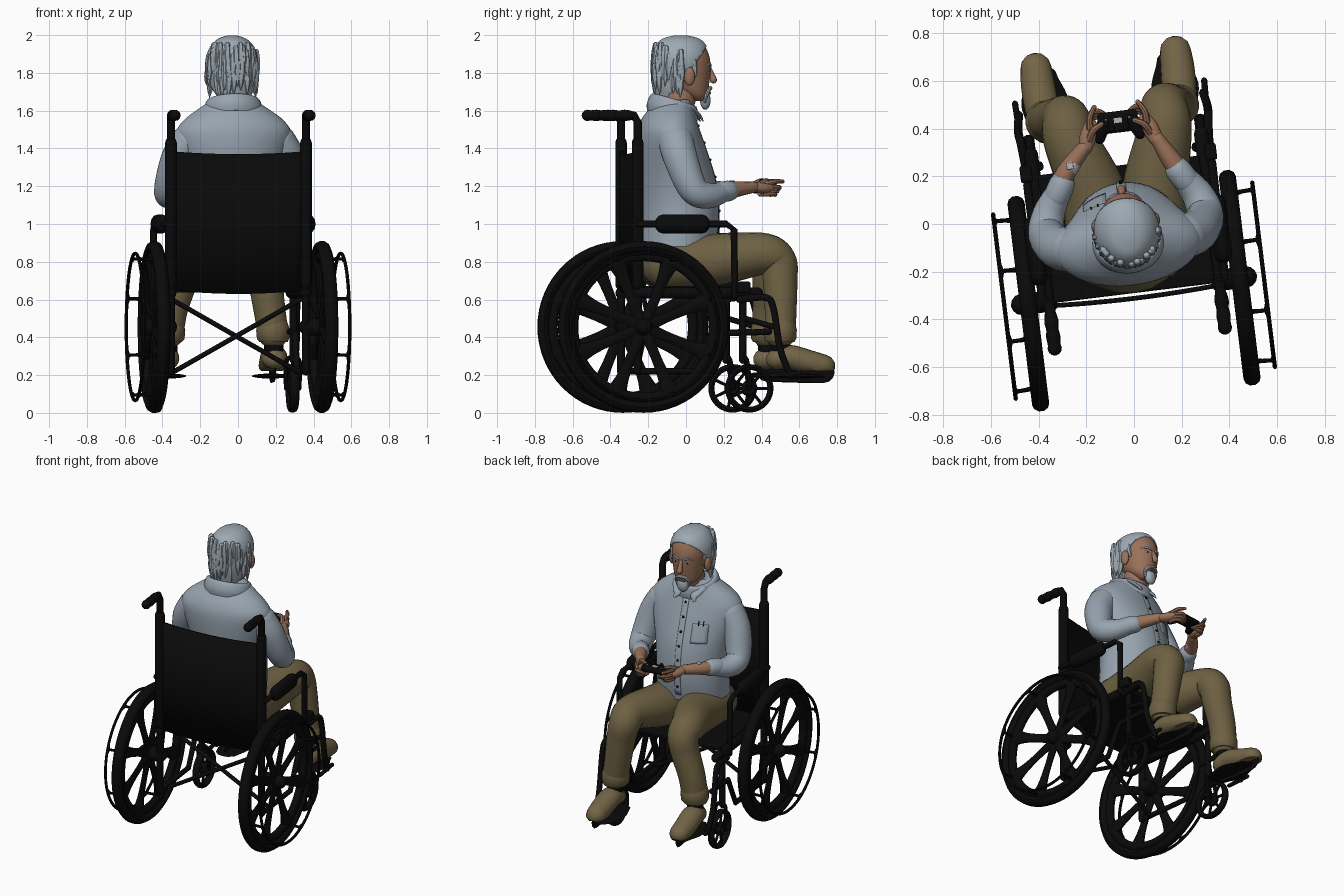
import bpy, bmesh, math, random
from mathutils import Vector, Matrix

if "Cube" in bpy.data.objects:
    bpy.data.objects.remove(bpy.data.objects["Cube"])
random.seed(4)

# The whole model is symmetric in its own frame, then turned 7 degrees
T = Matrix.Translation((0, -0.28, 0)) @ Matrix.Rotation(math.radians(7), 4, 'Z')

def material(name, r, g, b):
    m = bpy.data.materials.new(name)
    m.diffuse_color = (r, g, b, 1)
    m.use_nodes = True
    m.node_tree.nodes["Principled BSDF"].inputs["Base Color"].default_value = m.diffuse_color
    return m

BLACK = material("black", .003, .003, .003)
SHIRT = material("shirt_blue_grey", .31, .37, .43)
HAIR = material("hair_grey", .34, .40, .45)
PANTS = material("trouser_olive", .155, .12, .056)
SHOE = material("shoe_tan", .17, .13, .062)
SKIN = material("skin", .32, .165, .10)
PALE = material("pale_grey", .45, .47, .5)
ORANGE = material("orange", .5, .16, .03)

def mesh(name, verts, faces, mat):
    me = bpy.data.meshes.new(name)
    me.from_pydata([tuple(v) for v in verts], [], faces)
    bm = bmesh.new(); bm.from_mesh(me)
    bmesh.ops.recalc_face_normals(bm, faces=bm.faces)
    bm.to_mesh(me); bm.free()
    me.materials.append(mat)
    o = bpy.data.objects.new(name, me)
    o.matrix_world = T
    bpy.context.collection.objects.link(o)
    return o

def spline(pts, sub):
    """Smooth path through points of any dimension."""
    pts = [Vector(p) for p in pts]
    if sub == 1:
        return pts
    out = []
    for i in range(len(pts) - 1):
        a, b, c, d = pts[max(i-1, 0)], pts[i], pts[i+1], pts[min(i+2, len(pts)-1)]
        for k in range(sub):
            t = k / sub
            out.append(.5 * (2*b + (c-a)*t + (2*a-5*b+4*c-d)*t*t + (3*b-a-3*c+d)*t**3))
    return out + [pts[-1]]

def skin_rings(name, rings, mat, loop=False):
    n, m = len(rings[0]), len(rings)
    f = [(i*n+j, i*n+(j+1) % n, (i+1) % m*n+(j+1) % n, (i+1) % m*n+j)
         for i in range(m if loop else m-1) for j in range(n)]
    if not loop:
        f += [tuple(range(n)), tuple(range((m-1)*n, m*n))]
    return mesh(name, [v for r in rings for v in r], f, mat)

def tube(name, pts, r, mat, n=12, sub=5, flat=(1, 1), zmin=-9):
    """Round-ended tube of varying radius along a path."""
    rs = r if isinstance(r, list) else [r]*len(pts)
    q = spline([(*p, s) for p, s in zip(pts, rs)], sub)
    P, R = [Vector(v[:3]) for v in q], [v[3] for v in q]
    for end in (0, -1):
        p0, r0 = P[end].copy(), R[end]
        t = (p0 - P[1 if end == 0 else -2]).normalized()
        for deg in (30, 60, 85):
            a = math.radians(deg)
            at = 0 if end == 0 else len(P)
            P.insert(at, p0 + t*r0*math.sin(a)); R.insert(at, r0*math.cos(a))
    tan = [(P[min(i+1, len(P)-1)] - P[max(i-1, 0)]).normalized() for i in range(len(P))]
    ref = min((Vector(a) for a in ((1, 0, 0), (0, 1, 0), (0, 0, 1))),
              key=lambda a: max(abs(t.dot(a)) for t in tan))
    rings = []
    for p, s, t in zip(P, R, tan):
        a = (ref - t*ref.dot(t)).normalized(); b = t.cross(a)
        ring = [p + a*s*flat[0]*math.cos(k*math.tau/n) + b*s*flat[1]*math.sin(k*math.tau/n) for k in range(n)]
        rings.append([Vector((v.x, v.y, max(v.z, zmin))) for v in ring])
    return skin_rings(name, rings, mat)

def loft(name, rows, mat, n=36, sub=4, tilt=0):
    """Stack of ellipses, rows of (z, y centre, x radius, y radius)."""
    rings = []
    for z, yc, rx, ry in spline(rows, sub):
        ring = [(rx*math.cos(k*math.tau/n), yc + ry*math.sin(k*math.tau/n)) for k in range(n)]
        rings.append([(x, y, z - tilt*(y-.1)) for x, y in ring])
    return skin_rings(name, rings, mat)

def ring(name, c, R, rr, rx, mat, n=64, m=10):
    """Torus around the x axis."""
    def section(a):
        return [(c[0] + rx*math.cos(k*math.tau/m), c[1] + (R+rr*math.sin(k*math.tau/m))*math.cos(a),
                 c[2] + (R+rr*math.sin(k*math.tau/m))*math.sin(a)) for k in range(m)]
    return skin_rings(name, [section(i*math.tau/n) for i in range(n)], mat, loop=True)

def ball(name, c, r, mat):
    o = mesh(name, [], [], mat)
    bm = bmesh.new()
    bmesh.ops.create_uvsphere(bm, u_segments=20, v_segments=12, radius=1,
                              matrix=Matrix.Translation(c) @ Matrix.Diagonal((*r, 1)))
    bm.to_mesh(o.data); bm.free()
    return o

def box(name, c, size, mat, bevel=.008):
    o = mesh(name, [], [], mat)
    bm = bmesh.new()
    bmesh.ops.create_cube(bm, size=1, matrix=Matrix.Translation(c) @ Matrix.Diagonal((*size, 1)))
    bm.to_mesh(o.data); bm.free()
    b = o.modifiers.new("bevel", 'BEVEL'); b.width = bevel; b.segments = 2
    return o

# ---------- wheelchair ----------
for s in (-1, 1):
    w = (.447*s, 0, .455)
    ring("tyre", w, .425, .031, .036, BLACK)
    ring("wheel_rim", w, .375, .028, .026, BLACK)
    ring("hand_rim", (.548*s, 0, .455), .39, .009, .009, BLACK, m=8)
    tube("hub", [(.37*s, 0, .455), (.475*s, 0, .455)], .045, BLACK, sub=1, n=20)
    for k in range(8):
        a = (k+.5)*math.tau/8
        u, v = math.cos(a), math.sin(a)
        tube("wheel_spoke", [(w[0], d*u, w[2]+d*v) for d in (.03, .15, .28, .37)],
             [.036, .028, .034, .055], BLACK, n=10, flat=(.5, 1))
        tube("hand_rim_bracket", [(x*s, d*u, w[2]+d*v) for x, d in ((.45, .38), (.50, .388), (.545, .39))],
             [.014, .009, .009], BLACK, n=8, sub=2)
        tube("hand_rim_pad", [(.544*s, .388*u-d*v, w[2]+.388*v+d*u) for d in (-.025, 0, .025)],
             [.007, .012, .007], BLACK, n=8, sub=2)
    # caster
    c = (.362*s, .575, .13)
    ring("caster_tyre", c, .113, .016, .024, BLACK, n=40)
    ring("caster_hub", c, .028, .016, .024, BLACK, n=20)
    for k in range(7):
        a = k*math.tau/7
        tube("caster_spoke", [(c[0], c[1]+d*math.cos(a), c[2]+d*math.sin(a)) for d in (.03, .11)],
             .009, BLACK, n=6, sub=1)
    for dx in (-.035, .035):
        tube("caster_fork", [(c[0]+dx, .575, .13), (c[0]+dx, .56, .27), (c[0], .545, .3)], .012, BLACK, n=8)
    tube("caster_stem", [(c[0], .54, .28), (c[0], .54, .64)], .02, BLACK, sub=1)
    # side frame
    X = .36*s
    tube("back_post", [(X, -.02, .22), (X, -.02, 1.54), (X, -.04, 1.575), (X, -.08, 1.58)], .022, BLACK, sub=1)
    tube("back_sleeve", [(X, -.02, .68), (X, -.02, 1.43)], .031, BLACK, sub=1)
    tube("push_grip", [(X, y, 1.575) for y in (-.06, -.09, -.12, -.15, -.18, -.2)],
         [.026, .03, .026, .03, .027, .03], BLACK)
    tube("seat_rail", [(X, -.02, .635), (X, .62, .635)], .03, BLACK, sub=1)
    tube("lower_rail", [(X, -.02, .22), (X, .36, .22), (X, .46, .42), (X, .68, .43)], .017, BLACK, sub=1)
    tube("arm_tube", [(.385*s, -.02, 1.0), (.39*s, .45, 1.0), (.39*s, .49, .97), (.39*s, .495, .62)],
         .018, BLACK, sub=1)
    tube("arm_pad", [(.39*s, .11, 1.0), (.39*s, .32, 1.0)], .042, BLACK, sub=1, flat=(.9, 1.2))
    box("wheel_lock", (.39*s, .54, .665), (.05, .07, .06), BLACK)
    # leg rest
    tube("leg_rest_hanger", [(.385*s, .52, .60), (.395*s, .66, .61), (.40*s, .70, .55),
                             (.40*s, .735, .34), (.39*s, .79, .2)], .018, BLACK)
    tube("leg_rest_brace", [(.37*s, .55, .5), (.40*s, .72, .45)], .015, BLACK, sub=1)
    tube("footplate", [(.275*s, .73, .197), (.275*s, .83, .195), (.275*s, .925, .195)],
         [.075, .095, .065], BLACK, n=20, flat=(1.05, .14))
    tube("footplate_edge", [(.395*s, .69, .2), (.40*s, .84, .21)], .013, BLACK, sub=1)
    tube("cross_brace", [(-.34*s, .08+.02*s, .60), (.34*s, .08+.02*s, .215)], .013, BLACK, sub=1)
box("seat", (0, .26, .655), (.68, .54, .035), BLACK)
cols = [[(x, -.03 - .012*(1-(x/.36)**2), z) for z in
         (.65 - .02*(1-(x/.36)**2), 1.0, 1.385 - .015*(1-(x/.36)**2))] for x in [i*.06-.36 for i in range(13)]]
back = mesh("back_rest", [v for c in cols for v in c],
            [(i*3+j, i*3+j+1, i*3+j+4, i*3+j+3) for i in range(12) for j in range(2)], BLACK)
back.modifiers.new("thickness", 'SOLIDIFY').thickness = .02

# ---------- clothes ----------
TORSO = [(.88, .235, .235, .20), (1.0, .25, .235, .205), (1.12, .25, .235, .205), (1.25, .235, .255, .2),
         (1.4, .205, .295, .182), (1.49, .19, .305, .165), (1.55, .19, .265, .145), (1.6, .20, .20, .12), (1.66, .215, .11, .09)]
loft("shirt_body", TORSO, SHIRT)
loft("collar", [(1.595, .205, .15, .13), (1.635, .21, .156, .135), (1.685, .218, .142, .122),
                (1.69, .222, .12, .103), (1.65, .225, .09, .085)], SHIRT, sub=3, tilt=.3)

def chest(x, z):
    """y of the shirt front at x, z."""
    rows = spline(TORSO, 4)
    for a, b in zip(rows, rows[1:]):
        if a[0] <= z <= b[0]:
            r = a.lerp(b, (z-a[0])/(b[0]-a[0]))
            return r[1] + r[3]*math.sqrt(max(0, 1-(x/r[2])**2))
    return .3

def patch(name, x0, x1, z0, z1, mat, nz=8):
    v = [(x, chest(x, z)+.002, z) for z in [z0+(z1-z0)*j/nz for j in range(nz+1)]
         for x in [x0+(x1-x0)*i/4 for i in range(5)]]
    o = mesh(name, v, [(j*5+i, j*5+i+1, j*5+i+6, j*5+i+5) for j in range(nz) for i in range(4)], mat)
    o.modifiers.new("thickness", 'SOLIDIFY').thickness = .005

patch("placket", -.02, .02, .92, 1.54, SHIRT, 20)
patch("pocket", -.17, -.07, 1.28, 1.4, SHIRT)
for x in (-.14, -.11):
    patch("pen", x, x+.006, 1.39, 1.42, BLACK, 3)
for k in range(7):
    z = .98 + k*.09
    ball("button", (0, chest(0, z)+.004, z), (.008, .006, .008), BLACK)
ball("hips", (0, .21, .80), (.245, .22, .14), PANTS)
for s in (-1, 1):
    tube("collar_flap", [(.085*s, .30, 1.615), (.06*s, .345, 1.575), (.07*s, .362, 1.55)],
         [.03, .026, .01], SHIRT, flat=(1, .4))
    kx = .218 if s > 0 else .195
    tube("trouser_leg", [(.115*s, .17, .79), ((kx-.075)*s, .42, .81), ((kx-.005)*s, .66, .842), (kx*s, .745, .80),
                         ((kx+.02)*s, .755, .70), (.26*s, .755, .55), (.28*s, .75, .42)],
         [.14, .138, .112, .1, .092, .085, .082], PANTS, n=24, sub=6)
    tube("trouser_cuff", [(.28*s, .75, .395), (.278*s, .75, .44)], [.087, .089], PANTS, n=24, sub=1, zmin=.375)
    tube("sock", [(.285*s, .755, .29), (.28*s, .75, .4)], .052, BLACK, sub=1)
    tube("shoe", [(.285*s, .735, .285), (.29*s, .80, .295), (.295*s, .90, .268), (.295*s, .98, .25)],
         [.06, .068, .068, .062], SHOE, n=20, flat=(1.05, .95), zmin=.222)
    tube("shoe_sole", [(.287*s, .745, .216), (.292*s, .86, .216), (.295*s, .98, .216)],
         [.05, .055, .058], BLACK, n=16, flat=(1, .12))
    # arm: sleeve, rolled cuff, forearm, hand
    tube("sleeve", [(.235*s, .20, 1.44), (.295*s, .22, 1.34), (.335*s, .28, 1.185), (.315*s, .365, 1.15),
                    (.26*s, .455, 1.17)], [.095, .09, .078, .068, .052], SHIRT, n=24, sub=6)
    tube("sleeve_cuff", [(.275*s, .43, 1.168), (.247*s, .478, 1.175)], .058, SHIRT, n=20, sub=1, flat=(.95, .95))
    h = lambda x, y, z: (.02 + x*s, y, z)
    tube("forearm", [(.265*s, .45, 1.172), (.22*s, .53, 1.185), h(.155, .62, 1.195)], [.046, .041, .03], SKIN)
    tube("palm", [h(.15, .62, 1.195), h(.13, .67, 1.19), h(.115, .71, 1.19)], [.03, .036, .028], SKIN, flat=(.8, 1))
    tube("thumb", [h(.13, .65, 1.205), h(.105, .69, 1.228), h(.07, .71, 1.226)], [.016, .014, .011], SKIN, n=8)
    tube("index_finger", [h(.12, .70, 1.215), h(.115, .745, 1.225), h(.092, .785, 1.225)],
         [.015, .013, .01], SKIN, n=8, sub=4)
    for k in range(3):
        z = 1.195 - k*.018
        tube("finger", [h(.12, .69, z), h(.115, .745-k*.008, z), h(.085, .768-k*.012, z-.003),
                        h(.045, .745-k*.012, 1.168)], [.014, .013, .012, .009], SKIN, n=8, sub=4)
    tube("controller_grip", [h(.06, .71, 1.203), h(.085, .65, 1.19)], [.03, .022], BLACK, sub=1)
    ball("controller_stick", h(.03, .685, 1.226), (.012, .012, .012), BLACK)
    ball("controller_button", h(.05, .725, 1.223), (.006, .006, .006), ORANGE)
box("controller", (.02, .712, 1.203), (.17, .09, .038), BLACK, .016)
box("controller_panel", (.02, .718, 1.221), (.035, .022, .006), PALE, .001)
tube("watch_strap", [(-.207, .54, 1.187), (-.192, .56, 1.19)], .041, PALE, sub=1, n=20, flat=(.9, .9))
box("watch_face", (-.203, .552, 1.226), (.028, .028, .01), PALE, .004)

# ---------- head ----------
tube("neck", [(0, .215, 1.55), (0, .28, 1.73)], .078, SKIN, n=20, sub=1)
loft("head", [(1.65, .345, .035, .035), (1.675, .335, .068, .06), (1.72, .305, .092, .097), (1.80, .285, .108, .127),
              (1.87, .275, .115, .135), (1.93, .265, .105, .125), (1.97, .26, .075, .095), (1.983, .26, .02, .03)], SKIN)
HAIR_ROWS = [(1.66, .215, .09, .09), (1.72, .235, .118, .12), (1.80, .25, .132, .145), (1.88, .255, .137, .152),
             (1.94, .255, .115, .138), (1.98, .255, .075, .10), (1.998, .255, .025, .035)]
hair = loft("hair", HAIR_ROWS, HAIR)
bm = bmesh.new(); bm.from_mesh(hair.data)
bmesh.ops.bisect_plane(bm, geom=bm.verts[:]+bm.edges[:]+bm.faces[:], plane_co=(0, .18, 1.68),
                       plane_no=(0, -1.25, 1), clear_inner=True)
bm.to_mesh(hair.data); bm.free()
hair.modifiers.new("thickness", 'SOLIDIFY').thickness = .02
for k in range(60):  # loose locks round the back and sides
    a = math.radians(random.uniform(178, 362))
    z, yc, rx, ry = spline(HAIR_ROWS, 4)[random.randint(6, 13)]
    out = lambda f, dz: (rx*f*math.cos(a), yc + ry*f*math.sin(a), z + dz)
    tube("hair_lock", [out(.92, .05), out(.93, -.02), out(.92+random.uniform(0, .1), -.09)],
         [.016, .022, .002], HAIR, n=6, sub=3)
tube("nose", [(0, .405, 1.825), (0, .42, 1.79), (0, .428, 1.763)], [.012, .015, .019], SKIN)
tube("mouth", [(-.025, .405, 1.693), (.025, .405, 1.693)], .008, SKIN, sub=1, n=8)
ball("goatee", (0, .385, 1.655), (.04, .028, .05), HAIR)
for s in (-1, 1):
    tube("moustache", [(0, .412, 1.72), (.03*s, .40, 1.71), (.046*s, .383, 1.68), (.035*s, .38, 1.65)],
         [.011, .012, .011, .01], HAIR, n=8)
    ball("ear", (.125*s, .285, 1.782), (.02, .03, .05), SKIN)
    tube("sideburn", [(.118*s, .305, 1.86), (.112*s, .32, 1.79)], [.02, .008], HAIR, n=8, sub=1, flat=(.6, 1))
    tube("eyebrow", [(.02*s, .408, 1.838), (.045*s, .399, 1.846), (.072*s, .377, 1.836)],
         [.009, .01, .006], HAIR, n=8)
    ball("eye", (.042*s, .391, 1.815), (.016, .012, .008), PALE)
    ball("pupil", (.042*s, .40, 1.814), (.007, .006, .006), BLACK)

# smooth shading with sharp edges kept
bpy.ops.object.select_all(action='SELECT')
bpy.context.view_layer.objects.active = hair
bpy.ops.object.shade_smooth_by_angle(angle=math.radians(40))
